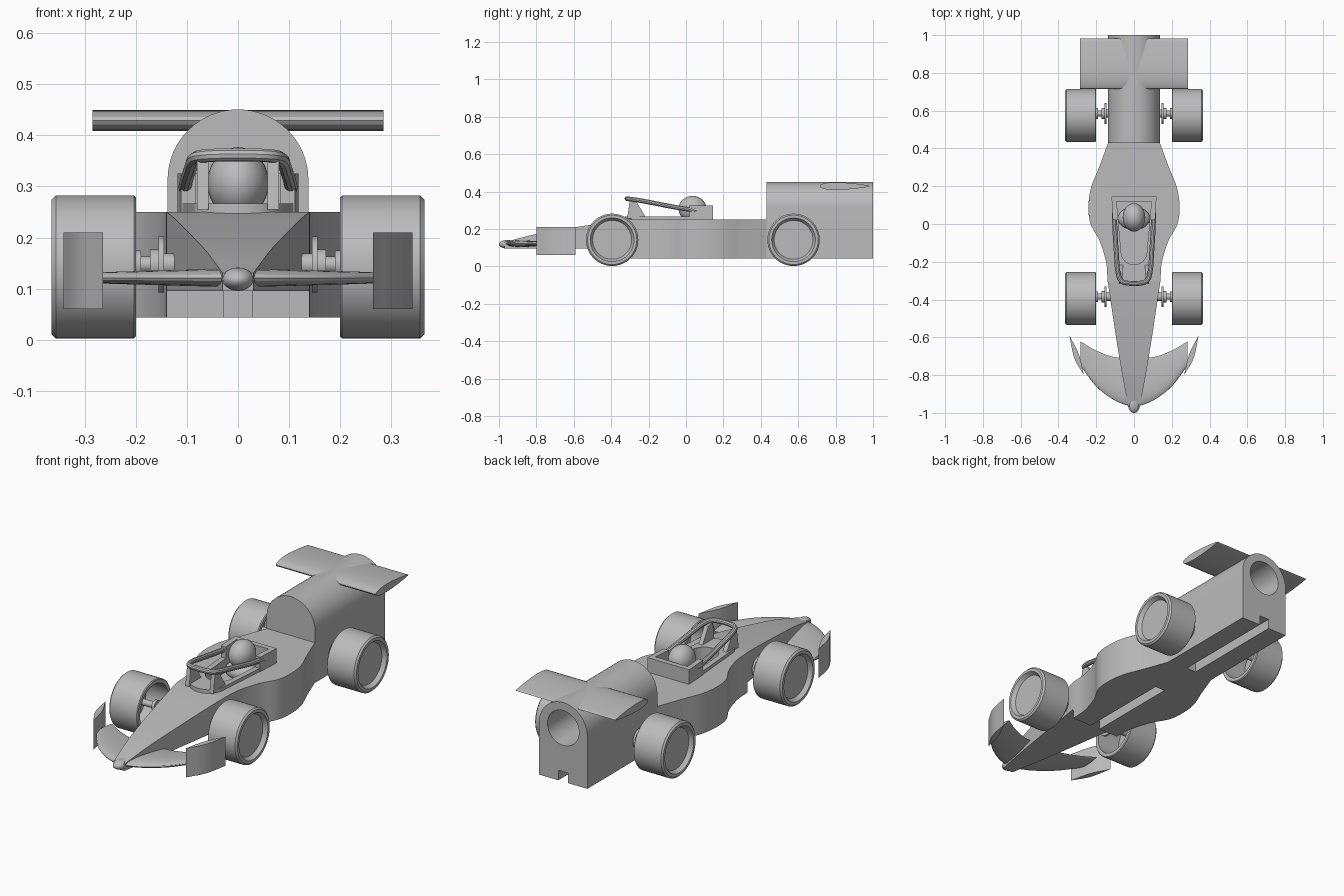
import bpy, bmesh, math
from mathutils import Vector, Matrix

cube = bpy.data.objects.get("Cube")
if cube:
    bpy.data.objects.remove(cube, do_unlink=True)

grey = bpy.data.materials.new("plain grey")
grey.use_nodes = True
grey.diffuse_color = (0.5, 0.5, 0.5, 1)
grey.node_tree.nodes["Principled BSDF"].inputs["Base Color"].default_value = (0.5, 0.5, 0.5, 1)


def finish(ob, angle=30):
    bpy.ops.object.select_all(action='DESELECT')
    ob.select_set(True)
    bpy.context.view_layer.objects.active = ob
    bpy.ops.object.shade_smooth_by_angle(angle=math.radians(angle))
    return ob


def make(name, bm):
    bmesh.ops.recalc_face_normals(bm, faces=bm.faces)
    me = bpy.data.meshes.new(name)
    bm.to_mesh(me)
    bm.free()
    me.materials.append(grey)
    ob = bpy.data.objects.new(name, me)
    bpy.context.collection.objects.link(ob)
    return finish(ob)


def spline(pts, steps=5):
    """Catmull-Rom curve through the points."""
    p = [Vector(q) for q in pts]
    p = [2 * p[0] - p[1]] + p + [2 * p[-1] - p[-2]]
    out = []
    for a, b, c, d in zip(p, p[1:], p[2:], p[3:]):
        for i in range(steps):
            t = i / steps
            out.append(0.5 * (2 * b + (c - a) * t + (2 * a - 5 * b + 4 * c - d) * t * t
                              + (3 * b - a - 3 * c + d) * t ** 3))
    return out + [p[-2]]


def loft(name, sections):
    bm = bmesh.new()
    rings = [[bm.verts.new(v) for v in s] for s in sections]
    n = len(rings[0])
    for r, s in zip(rings, rings[1:]):
        for i in range(n):
            bm.faces.new((r[i], r[(i + 1) % n], s[(i + 1) % n], s[i]))
    bm.faces.new(rings[0])
    bm.faces.new(rings[-1][::-1])
    return make(name, bm)


def prism(name, outline, lo, hi, axis='z'):
    """Extrude a flat outline along an axis."""
    place = {'z': lambda p, h: (p[0], p[1], h),
             'y': lambda p, h: (p[0], h, p[1]),
             'x': lambda p, h: (h, p[0], p[1])}[axis]
    return loft(name, [[place(p, h) for p in outline] for h in (lo, hi)])


def box(name, x, y0, y1, z0, z1):
    return prism(name, [(-x, y0), (x, y0), (x, y1), (-x, y1)], z0, z1)


def mirrored(half):
    """Close a right half outline that starts and ends anywhere."""
    return half + [(-x, y) for x, y in reversed(half) if x > 1e-4]


def cut(ob, *cutters):
    for c in cutters:
        m = ob.modifiers.new("cut", 'BOOLEAN')
        m.operation, m.solver, m.object = 'DIFFERENCE', 'EXACT', c
        bpy.context.view_layer.objects.active = ob
        bpy.ops.object.modifier_apply(modifier=m.name)
    finish(ob)


def lathe(name, profile, centre, side, segs=48):
    """Spin (x, radius) points about the x axis."""
    bm = bmesh.new()
    vs = [bm.verts.new((x * side, r, 0)) for x, r in profile]
    edges = [bm.edges.new(e) for e in zip(vs, vs[1:])]
    bmesh.ops.spin(bm, geom=vs + edges, cent=(0, 0, 0), axis=(1, 0, 0),
                   angle=2 * math.pi, steps=segs, use_duplicate=False)
    bmesh.ops.remove_doubles(bm, verts=bm.verts, dist=1e-5)
    bmesh.ops.translate(bm, verts=bm.verts, vec=centre)
    return make(name, bm)


def ball(name, centre, radii):
    bm = bmesh.new()
    bmesh.ops.create_uvsphere(bm, u_segments=32, v_segments=20, radius=1,
                              matrix=Matrix.Translation(centre) @ Matrix.Diagonal((*radii, 1)))
    return make(name, bm)


# Main body: sections along y of half width and top height
stations = spline([(.03, -.97, .13), (.062, -.8, .173), (.095, -.6, .208), (.125, -.4, .238),
                   (.14, -.3, .25)], 4)
stations += spline([(.14, -.299, .25), (.148, -.2, .25), (.182, -.09, .25), (.23, 0, .25),
                    (.241, .09, .25), (.228, .19, .25), (.185, .3, .25), (.137, .43, .25)])
sections = []
for w, y, top in stations:
    low = .095 if y < -.2995 else .043
    sections.append([(-w, y, low), (w, y, low), (w, y, top), (-w, y, top)])
body = loft("main_body", sections)

# Rear pod with arched top, round bore and underside slot
arch = [(.138 * math.cos(math.pi * i / 32), .313 + .138 * math.sin(math.pi * i / 32))
        for i in range(33)]
pod = prism("rear_pod", [(-.138, .043), (.138, .043)] + arch, .43, 1, 'y')
bore = prism("bore_cutter", [(.09 * math.cos(math.pi * i / 20), .32 + .09 * math.sin(math.pi * i / 20))
                             for i in range(40)], .55, 1.1, 'y')
rear_slot = box("rear_slot_cutter", .028, .44, 1.1, 0, .095)
front_slot = box("front_slot_cutter", .028, -.4, .2, 0, .095)
cut(pod, bore, rear_slot)

# Cockpit rim and headrest surround, with a shared opening
def cockpit_outline(w0, y0, w1, y1, y2):
    nose = [(w1 * math.cos(a), y1 - (y1 - y2) * math.sin(a))
            for a in (math.pi / 2 * i / 8 for i in range(9))]
    return mirrored([(w0, y0)] + nose)


rim = prism("cockpit_rim", cockpit_outline(.119, .145, .088, -.25, -.325), .245, .267)
headrest = prism("headrest", [(-.119, .145), (.119, .145), (.112, .02), (-.112, .02)], .246, .325)
opening = prism("cockpit_cutter", cockpit_outline(.092, .118, .068, -.15, -.215), .2, .5)
cut(body, front_slot, opening)
cut(rim, opening)
cut(headrest, opening)
for c in (bore, rear_slot, front_slot, opening):
    bpy.data.objects.remove(c, do_unlink=True)

# Driver
ball("driver_helmet", (0, .035, .307), (.06, .075, .07))
ball("driver_shoulders", (0, .03, .22), (.085, .06, .045))

# Safety hoop over the cockpit
half = [(.104, .06, .298), (.1, -.05, .315), (.093, -.16, .336), (.086, -.25, .353),
        (.065, -.303, .36), (0, -.315, .362)]
path = spline(half + [(-x, y, z) for x, y, z in half[-2::-1]])
curve = bpy.data.curves.new("safety_hoop", 'CURVE')
curve.dimensions, curve.bevel_depth, curve.bevel_resolution = '3D', .013, 3
curve.use_fill_caps = True
line = curve.splines.new('POLY')
line.points.add(len(path) - 1)
for point, v in zip(line.points, path):
    point.co = (*v, 1)
curve.materials.append(grey)
hoop = bpy.data.objects.new("safety_hoop", curve)
bpy.context.collection.objects.link(hoop)
bpy.ops.object.select_all(action='DESELECT')
hoop.select_set(True)
bpy.context.view_layer.objects.active = hoop
bpy.ops.object.convert(target='MESH')
finish(bpy.context.object)

# Wings
def foil(lead, trail, z, thick, n=12):
    """Lens section with its fullest point toward the front."""
    pts = []
    for i in range(2 * n):
        a = math.pi * i / n
        t = (1 - math.cos(a)) / 2
        pts.append((lead + (trail - lead) * t, z + thick * .65 * math.sin(a) * (1.2 - .8 * t)))
    return pts


prism("rear_wing", foil(.715, .982, .429, .036), -.285, .285, 'x')
ball("nose_tip", (0, -.955, .118), (.032, .045, .023))
ribs = spline([(0, -.972, -.7), (.1, -.935, -.705), (.2, -.86, -.67), (.283, -.75, -.622)])
ribs = [(-x, a, b) for x, a, b in ribs[:0:-1]] + [tuple(r) for r in ribs]
loft("front_wing", [[(x, y, z) for y, z in foil(a, b, .121, .033 - .05 * abs(x))]
                    for x, a, b in ribs])

# Paired parts: end plates, hoop legs, wheels and hubs
tyre = [(.33, 0), (.33, .118), (.2, .118), (.2, .136), (.204, .14), (.357, .14), (.365, .132),
        (.365, .117), (.345, .104), (.345, 0)]
hub = [(.12, 0), (.12, .022), (.145, .022), (.145, .055), (.156, .055), (.156, .03), (.172, .03),
       (.172, .016), (.19, .016), (.19, .028), (.205, .028), (.205, .016), (.33, .016), (.33, 0)]
for side, word in ((1, "left"), (-1, "right")):
    outer = spline([(.265, -.8, 0), (.316, -.71, 0), (.342, -.59, 0)])
    inner = spline([(.342, -.59, 0), (.292, -.69, 0), (.265, -.8, 0)])
    prism(word + "_end_plate", [(side * p.x, p.y) for p in outer + inner[1:-1]], .06, .21)
    legs = sorted((side * .058, side * .08))
    prism(word + "_hoop_leg", [(-.315, .255), (-.21, .255), (-.265, .345), (-.3, .355)], *legs, 'x')
    for y, end in ((-.395, "front"), (.575, "rear")):
        lathe(f"{end}_{word}_wheel", tyre, (0, y, .142), side)
        lathe(f"{end}_{word}_hub", hub, (0, y + .01, .147), side, 24)
